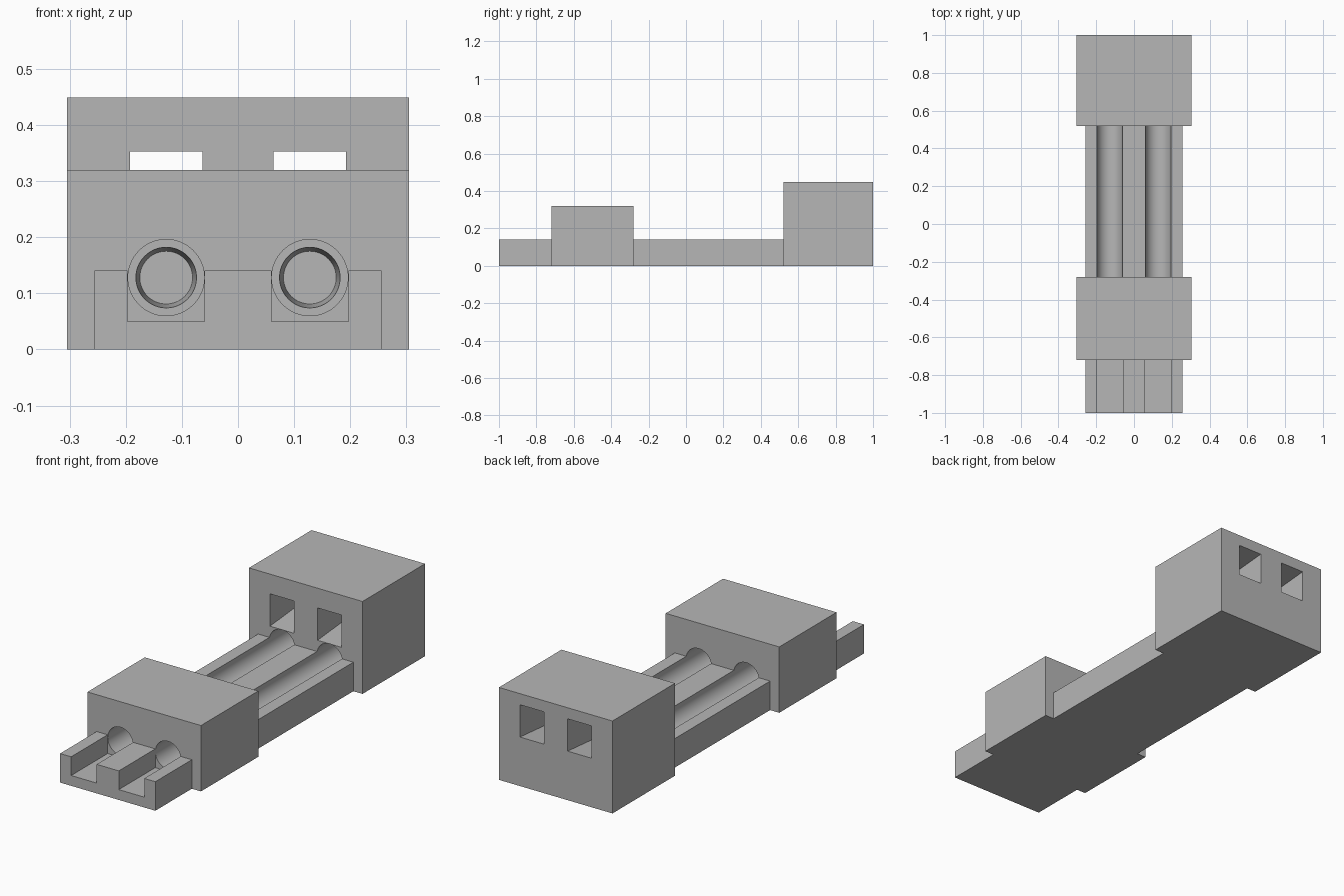
import bpy
import bmesh
from math import cos, sin, tan, tau, radians

old = bpy.data.objects.get("Cube")
if old:
    bpy.data.objects.remove(old, do_unlink=True)

grey = bpy.data.materials.new("plain grey")
grey.use_nodes = True
colour = (0.47, 0.47, 0.47, 1)
grey.diffuse_color = colour
grey.node_tree.nodes["Principled BSDF"].inputs["Base Color"].default_value = colour


def finish(bm, name):
    bmesh.ops.recalc_face_normals(bm, faces=bm.faces)
    mesh = bpy.data.meshes.new(name)
    bm.to_mesh(mesh)
    bm.free()
    mesh.materials.append(grey)
    obj = bpy.data.objects.new(name, mesh)
    bpy.context.collection.objects.link(obj)
    return obj


def box(name, x, y, z, slope=0, pivot=0):
    """Box from three (low, high) ranges; slope raises z along y from the pivot."""
    bm = bmesh.new()
    bmesh.ops.create_cube(bm, size=1)
    for v in bm.verts:
        v.co = [r[0] if c < 0 else r[1] for c, r in zip(v.co, (x, y, z))]
        v.co.z += slope * (v.co.y - pivot)
    return finish(bm, name)


def lathe_y(name, x, z, profile, sides=64):
    """Capped solid turned around an axis along y, from (y, radius) pairs."""
    bm = bmesh.new()
    rings = [[bm.verts.new((x + r * cos(tau * i / sides), y, z + r * sin(tau * i / sides)))
              for i in range(sides)] for y, r in profile]
    for a, b in zip(rings, rings[1:]):
        for i in range(sides):
            j = (i + 1) % sides
            bm.faces.new((a[i], a[j], b[j], b[i]))
    bm.faces.new(rings[0])
    bm.faces.new(rings[-1])
    return finish(bm, name)


def combine(target, tool, operation):
    """Boolean the tool into the target, apply it and discard the tool."""
    tool.hide_render = True
    mod = target.modifiers.new(operation.title(), 'BOOLEAN')
    mod.operation = operation
    mod.solver = 'EXACT'
    mod.object = tool
    bpy.context.view_layer.objects.active = target
    bpy.ops.object.modifier_apply(modifier=mod.name)
    bpy.data.objects.remove(tool, do_unlink=True)


AXIS_X, AXIS_Z, BORE = 0.128, 0.128, 0.068
FRONT, BLOCK_Y = -1, 0.52

# Long rail and the two blocks that sit around it
body = box("body", (-0.256, 0.256), (FRONT, 0.6), (0, 0.141))
collar = box("collar", (-0.305, 0.305), (-0.72, -0.28), (0, 0.32))
rear_block = box("rear_block", (-0.305, 0.305), (BLOCK_Y, 1), (0, 0.449))

for side in (-1, 1):
    cx = side * AXIS_X
    # Square open troughs at the front of the rail
    trough = box("trough_cutter", (cx - 0.0685, cx + 0.0685), (-1.1, -0.7), (0.05, 0.3))
    combine(body, trough, 'DIFFERENCE')
    # Sloping rectangular windows through the rear block
    window = box("window_cutter", (cx - 0.0645, cx + 0.0645), (0.4, 1.1),
                 (0.196, 0.353), tan(radians(5)), BLOCK_Y)
    combine(rear_block, window, 'DIFFERENCE')

combine(body, collar, 'UNION')
combine(body, rear_block, 'UNION')

# Round bores through the collar, along the rail and into the rear block
for side in (-1, 1):
    bore = lathe_y("bore_cutter", side * AXIS_X, AXIS_Z,
                   [(-0.73, BORE), (0.68, BORE), (0.68, 0.054), (0.78, 0.047)])
    combine(body, bore, 'DIFFERENCE')

bpy.ops.object.select_all(action='DESELECT')
body.select_set(True)
bpy.context.view_layer.objects.active = body
bpy.ops.object.shade_smooth_by_angle(angle=radians(30))
